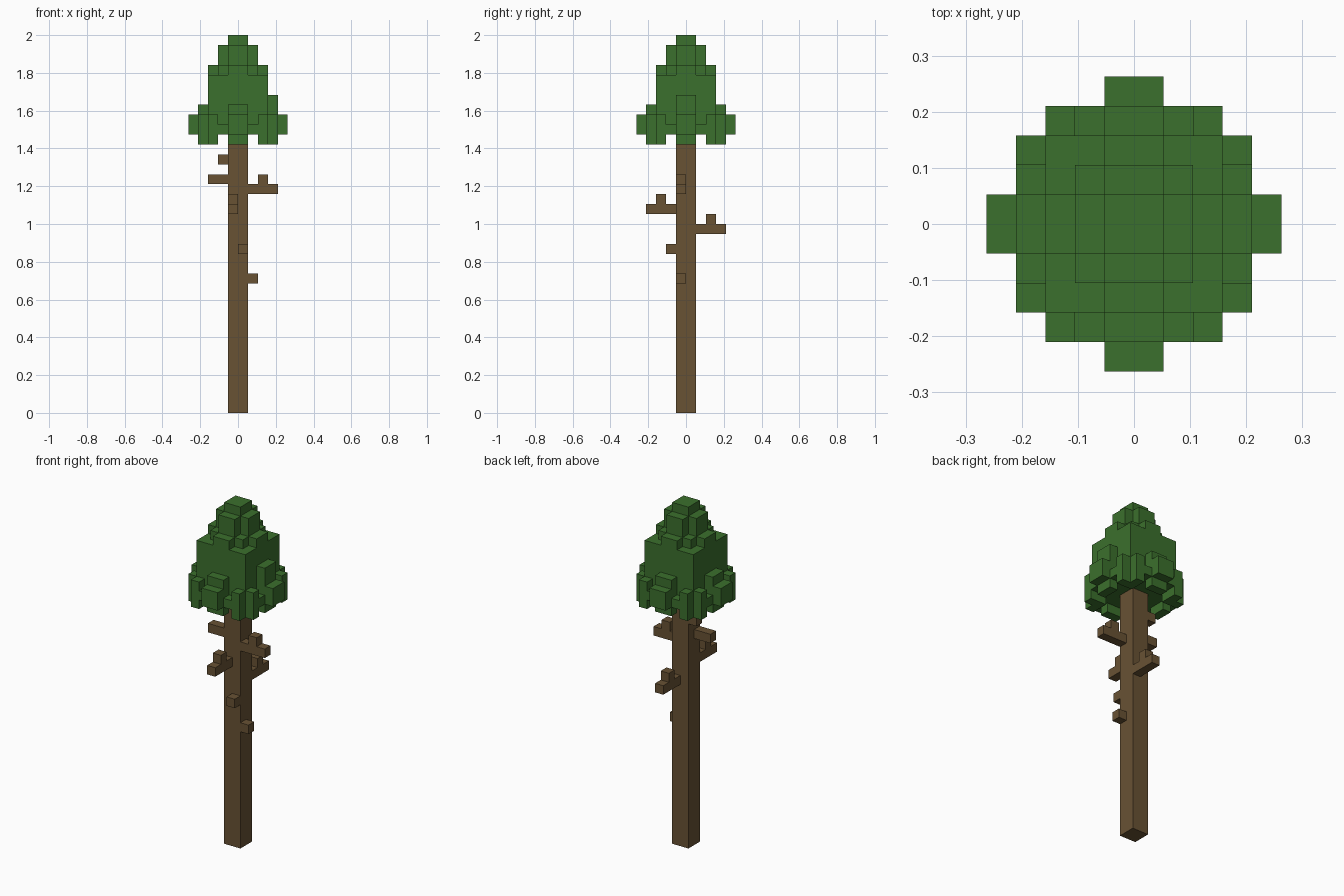
import bpy, bmesh
from mathutils import Matrix, Vector

cube = bpy.data.objects.get("Cube")
if cube:
    bpy.data.objects.remove(cube)

U = 2 / 38  # one block


def material(name, rgb):
    mat = bpy.data.materials.new(name)
    mat.use_nodes = True
    mat.diffuse_color = (*rgb, 1)
    bsdf = next(n for n in mat.node_tree.nodes if n.type == "BSDF_PRINCIPLED")
    bsdf.inputs["Base Color"].default_value = (*rgb, 1)
    return mat


bark = material("bark_brown", (0.138, 0.084, 0.034))
leaf = material("leaf_green", (0.044, 0.162, 0.026))


def blocks(name, mat, boxes, turns=(0,)):
    """Boxes given as (x0, x1, y0, y1, z0, z1) in blocks, repeated per quarter turn."""
    bm = bmesh.new()
    for turn in turns:
        spin = Matrix.Rotation(turn * 1.5707963, 4, "Z")
        for x0, x1, y0, y1, z0, z1 in boxes:
            mid = Vector((x0 + x1, y0 + y1, z0 + z1)) * U / 2
            size = Vector((x1 - x0, y1 - y0, z1 - z0)) * U
            bmesh.ops.create_cube(bm, size=1, matrix=spin @ Matrix.LocRotScale(mid, None, size))
    mesh = bpy.data.meshes.new(name)
    bm.to_mesh(mesh)
    bm.free()
    mesh.materials.append(mat)
    obj = bpy.data.objects.new(name, mesh)
    bpy.context.collection.objects.link(obj)


ALL = range(4)

# Trunk
blocks("trunk", bark, [(-1, 1, -1, 1, 0, 28)])

# Long branches with an upright twig, and short stubs
blocks("left_branch", bark, [(1, 4, -1, 0, 22, 23), (2, 3, -1, 0, 23, 24)])
blocks("front_branch", bark, [(-1, 0, -4, -1, 20, 21), (-1, 0, -3, -2, 21, 22)])
blocks("back_branch", bark, [(0, 1, 1, 4, 18, 19), (0, 1, 2, 3, 19, 20)])
blocks("right_branch", bark, [(-3, -1, -1, 0, 23, 24)])
blocks("right_stub", bark, [(-2, -1, 0, 1, 25, 26)])
blocks("left_stub", bark, [(1, 2, -1, 0, 13, 14)])
blocks("front_stub", bark, [(0, 1, -2, -1, 16, 17)])

# Crown body and stepped top
blocks("crown_body", leaf, [(-3, 3, -3, 3, 28, 34)])
blocks("crown_tip", leaf, [(-1, 1, -1, 1, 34, 38)])
blocks("crown_shoulders", leaf,
       [(1, 2, -1, 1, 34, 37), (2, 3, -1, 1, 34, 35), (1, 2, 1, 2, 34, 35)], ALL)

# Ragged skirt around the base of the crown
blocks("skirt_centres", leaf, [(3, 4, -1, 1, 27, 31), (4, 5, -1, 1, 28, 30)], ALL)
blocks("skirt_left_peak", leaf, [(3, 4, -1, 1, 31, 32)])
for side in (-1, 1):
    name = "skirt_edges_a" if side < 0 else "skirt_edges_b"
    inner, outer = sorted((side, 2 * side)), sorted((2 * side, 3 * side))
    blocks(name, leaf, [(3, 4, *inner, 28, 29), (3, 4, *outer, 27, 30)], ALL)
# Hanging blocks under the body corners
blocks("crown_corner_drops", leaf, [(2, 3, 2, 3, 27, 28)], ALL)
